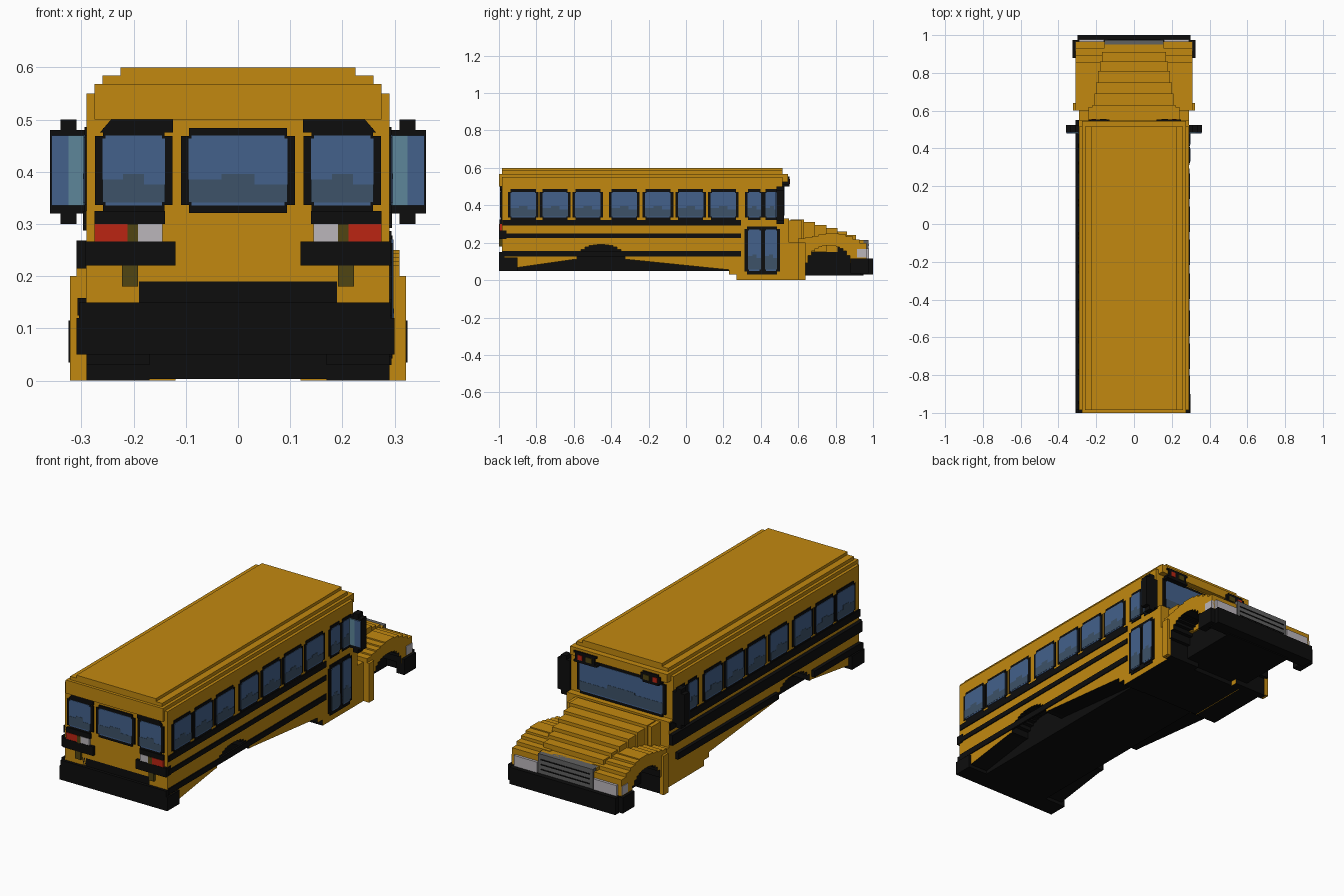
import bpy, bmesh, math

default = bpy.data.objects.get("Cube")
if default:
    bpy.data.objects.remove(default, do_unlink=True)


def material(name, r, g, b):
    m = bpy.data.materials.new(name)
    m.use_nodes = True
    m.diffuse_color = (r, g, b, 1)
    m.node_tree.nodes["Principled BSDF"].inputs["Base Color"].default_value = (r, g, b, 1)
    return m


YELLOW = material("bus yellow", .54, .25, .005)
BLACK = material("trim black", .004, .004, .004)
GLASS = material("window blue", .056, .12, .26)
SHADE = material("window dark blue", .047, .085, .14)
PALE = material("pale glass", .11, .24, .32)
RED = material("lamp red", .5, .018, .006)
WHITE = material("lamp white", .5, .47, .5)
OLIVE = material("lamp olive", .08, .058, .006)
GREY = material("grille grey", .12, .12, .12)


def prism(name, mat, outline, axis, lo, hi, dark_rule=None):
    """Extrude an outline of (y, z) along x, or of (x, z) along y."""
    bm = bmesh.new()
    place = (lambda p, d: (d, *p)) if axis == "x" else (lambda p, d: (p[0], d, p[1]))
    face = bm.faces.new([bm.verts.new(place(p, lo)) for p in outline])
    ext = bmesh.ops.extrude_face_region(bm, geom=[face])
    shift = (hi - lo, 0, 0) if axis == "x" else (0, hi - lo, 0)
    verts = [v for v in ext["geom"] if isinstance(v, bmesh.types.BMVert)]
    bmesh.ops.translate(bm, verts=verts, vec=shift)
    bmesh.ops.recalc_face_normals(bm, faces=bm.faces)
    bm.normal_update()
    if dark_rule:
        for f in bm.faces:
            f.material_index = int(dark_rule(f.normal, f.calc_center_median()))
    mesh = bpy.data.meshes.new(name)
    bm.to_mesh(mesh)
    bm.free()
    mesh.materials.append(mat)
    mesh.materials.append(BLACK)
    obj = bpy.data.objects.new(name, mesh)
    bpy.context.scene.collection.objects.link(obj)
    return obj


def box(name, mat, x0, x1, y0, y1, z0, z1, rule=None):
    return prism(name, mat, [(y0, z0), (y1, z0), (y1, z1), (y0, z1)], "x", x0, x1, rule)


def notched(a0, a1, z0, z1, c=.015):
    """Rectangle with stepped corners."""
    return [(a0 + c, z0), (a1 - c, z0), (a1 - c, z0 + c), (a1, z0 + c),
            (a1, z1 - c), (a1 - c, z1 - c), (a1 - c, z1), (a0 + c, z1),
            (a0 + c, z1 - c), (a0, z1 - c), (a0, z0 + c), (a0 + c, z0 + c)]


def window(name, axis, a0, a1, z0, z1, base, out, split=.45, rim=.014):
    """Black frame, blue pane and darker lower reflection on a wall."""
    mid = z0 + (z1 - z0) * split
    prism(name + "_frame", BLACK, notched(a0 - rim, a1 + rim, z0 - rim, z1 + rim),
          axis, base - out * .01, base + out * .004)
    prism(name + "_pane", GLASS, notched(a0, a1, z0, z1, .006), axis, base, base + out * .006)
    third = (a1 - a0) / 3
    hill = [(a0, z0 + .006), (a1, z0 + .006), (a1, mid - .02), (a1 - third, mid - .02),
            (a1 - third, mid), (a0 + third, mid), (a0 + third, mid - .01), (a0, mid - .01)]
    prism(name + "_reflection", SHADE, hill, axis, base, base + out * .007)


def steps(f, y0, y1, n):
    """Stepped line following the height function f."""
    d = (y1 - y0) / n
    pts = []
    for i in range(n):
        z = f(y0 + d * (i + .5))
        pts += [(y0 + d * i, z), (y0 + d * (i + 1), z)]
    return pts


def arch(centre, radius, base, height):
    return lambda y: base + height * max(0, 1 - abs((y - centre) / radius) ** 2.4) ** .5


# Upper body with stepped roof edges
half = [(.29, .19), (.29, .55), (.275, .55), (.275, .568), (.26, .568),
        (.26, .585), (.225, .585), (.225, .6)]
section = half + [(-x, z) for x, z in reversed(half)]
prism("upper_body", YELLOW, section, "y", -.985, .515)
box("rear_roof_cap", YELLOW, -.275, .275, -1, -.98, .5, .568)
box("brow", YELLOW, -.275, .275, .5, .545, .525, .568)
box("cowl", YELLOW, -.29, .29, .5, .55, .19, .33)
box("cowl_neck", YELLOW, -.24, .24, .54, .62, .06, .32)

# Lower body: dark floor and skirts with rear wheel arches
box("floor", BLACK, -.19, .19, -.985, .6, .05, .2)
box("step_well", BLACK, -.285, .285, .27, .6, .003, .1)
skirt = [(-.985, .055)] + steps(arch(-.455, .15, .055, .135), -.605, -.305, 14)
skirt += [(.23, .055), (.23, .03), (.27, .03), (.27, 0), (.61, 0), (.61, .2), (-.985, .2)]


def underside(n, c):
    return abs(n.x) < .5 and c.z < .195 and -.98 < c.y < .58


for s, side in ((1, "left"), (-1, "right")):
    prism(side + "_skirt", YELLOW, skirt, "x", s * .17, s * .29, underside)

# Stepped bonnet
tops = ((.63, .325), (.69, .31), (.75, .295), (.81, .278), (.86, .26), (.91, .242), (.95, .215))
for i, (y, z) in enumerate(tops):
    w = .22 - i * .01
    box("bonnet_step", YELLOW, -w, w, .56, y, .15, z)
box("chassis_front", BLACK, -.19, .19, .6, .95, .025, .18)


# Front fenders with wheel arches
def fender_top(y):
    return .25 - 1.1 * max(0, y - .8) ** 1.6 - .2 * max(0, .76 - y)


outline = [(.6, 0), (.635, 0)] + steps(arch(.765, .13, .03, .155), .635, .895, 14)
outline += [(.895, .1), (.965, .1)] + list(reversed(steps(fender_top, .6, .965, 10)))


def fender_dark(n, c):
    return abs(n.x) < .5 and c.z < .19 and .61 < c.y < .9


for s, side in ((1, "left"), (-1, "right")):
    prism(side + "_fender", YELLOW, outline, "x", s * .12, s * .31, fender_dark)
    box(side + "_fender_flare", YELLOW, s * .3, s * .322, .6, .64, 0, .2)
    # Headlights, front bumper ends and brow lamps
    box(side + "_headlight", WHITE, s * .16, s * .29, .94, .978, .11, .17)
    box(side + "_headlight_side", WHITE, s * .28, s * .313, .915, .965, .12, .165)
    box(side + "_bumper_end", BLACK, s * .28, s * .325, .88, .975, .035, .115)
    prism(side + "_brow_lamp_mount", BLACK, notched(s * .24, s * .13, .5, .555, .01), "y", .5, .553)
    box(side + "_brow_lamp_red", RED, s * .2, s * .225, .55, .556, .515, .54)
    box(side + "_brow_lamp_olive", OLIVE, s * .145, s * .18, .55, .556, .515, .54)
    # Mirrors
    prism(side + "_mirror", BLACK, notched(s * .29, s * .36, .3, .5, .02 * 1), "y", .485, .525) \
        if s > 0 else prism(side + "_mirror", BLACK, notched(-.36, -.29, .3, .5, .02), "y", .485, .525)
    box(side + "_mirror_glass", GLASS, s * .325, s * .357, .479, .49, .335, .47)
    box(side + "_mirror_glass_inner", PALE, s * .295, s * .325, .479, .49, .335, .47)
    # Passenger windows
    for i, y in enumerate((-.87, -.7, -.525, -.33, -.15, .025, .2)):
        window(f"{side}_window_{i}", "x", y - .068, y + .068, .335, .472, s * .29, s)
    for a, b in ((.33, .4), (.425, .495)):
        window(side + "_cab_window", "x", a, b, .335, .472, s * .29, s)
    # Rear corner windows
    lo, hi = sorted((s * .14, s * .26))
    window(side + "_rear_window", "y", lo, hi, .335, .47, -.988, -1)
    # Rear warning lamps
    prism(side + "_rear_lamp_mount", BLACK, [(s * .265, .475), (s * .125, .475), (s * .125, .5),
          (s * .155, .55), (s * .205, .55), (s * .235, .51)], "y", -.985, -.994)
    box(side + "_rear_lamp_red", RED, s * .2, s * .23, -.999, -.99, .515, .548)
    box(side + "_rear_lamp_olive", OLIVE, s * .135, s * .18, -.999, -.99, .502, .545)
    # Tail lamps between black bars
    box(side + "_tail_upper_bar", BLACK, s * .14, s * .275, -.996, -.98, .3, .325)
    box(side + "_tail_lower_bar", BLACK, s * .12, s * .293, -1, -.96, .22, .266)
    box(side + "_tail_lamp_red", RED, s * .2, s * .275, -.998, -.98, .266, .3)
    box(side + "_tail_lamp_white", WHITE, s * .145, s * .195, -.998, -.98, .262, .3)
    box(side + "_tail_lamp_olive", OLIVE, s * .192, s * .222, -.999, -.98, .18, .22)
    box(side + "_tail_lamp_olive_top", OLIVE, s * .192, s * .212, -1, -.98, .262, .3)

# Rear centre window and bumpers
window("rear_centre_window", "y", -.095, .095, .335, .47, -.988, -1)
box("rear_bumper", BLACK, -.31, .3, -1, -.9, .05, .12)
box("rear_bumper_top", BLACK, -.305, .292, -1, -.97, .12, .15)
box("front_bumper", BLACK, -.3, .3, .93, 1, .03, .115)
box("grille", GREY, -.155, .155, .93, .975, .11, .215)
for z in (.135, .16, .185):
    box("grille_slat", BLACK, -.14, .14, .97, .978, z, z + .005)

# Windscreen
window("windscreen", "y", -.235, .235, .345, .5, .52, 1)

# Rub rails on the door side
for z0, z1 in ((.292, .322), (.225, .25), (.125, .155)):
    box("left_rub_rail", BLACK, .285, .295, -.98, .295, z0, z1)
# Deeper rub rails on the driver side
for x, z0, z1 in ((-.297, .288, .325), (-.31, .215, .268), (-.308, .125, .158)):
    y1 = .55 if z0 > .2 else .5
    for a, b in (((-.985, y1),) if z0 > .2 else ((-.985, -.6), (-.31, y1))):
        box("right_rub_rail", BLACK, x, -.28, a, b, z0, z1)

# Folding entrance door
prism("door_frame", BLACK, notched(.312, .502, .03, .287), "x", .285, .294)
for a, b in ((.332, .4), (.422, .487)):
    window("door_pane", "x", a, b, .05, .27, .292, 1, .4, .008)
